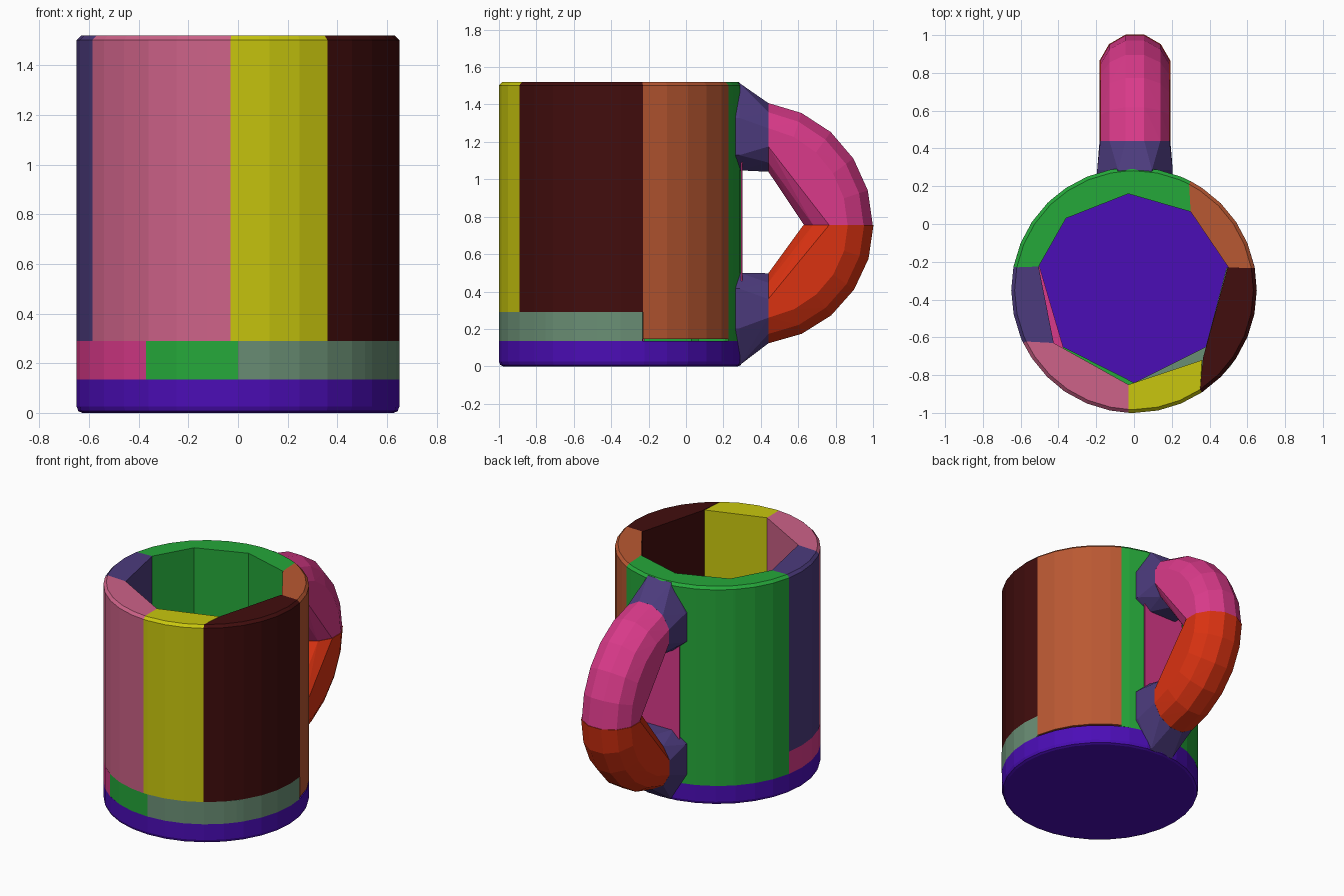
import bpy, bmesh, math
from math import sin, cos, radians, pi

cube = bpy.data.objects.get("Cube")
if cube:
    bpy.data.objects.remove(cube, do_unlink=True)


def material(name, rgb):
    lin = [((c / 255 + 0.055) / 1.055) ** 2.4 if c > 10 else c / 255 / 12.92 for c in rgb]
    m = bpy.data.materials.new(name)
    m.diffuse_color = (*lin, 1)
    m.use_nodes = True
    m.node_tree.nodes["Principled BSDF"].inputs["Base Color"].default_value = (*lin, 1)
    return m


PURPLE = material("violet", (75, 13, 182))
SLATE = material("slate purple", (76, 59, 125))
MAGENTA = material("magenta", (218, 58, 138))
PINK = material("dusty pink", (205, 98, 136))
YELLOW = material("yellow", (200, 198, 14))
BROWN = material("dark brown", (65, 13, 13))
ORANGE = material("burnt orange", (185, 88, 50))
GREEN = material("green", (37, 168, 58))
SAGE = material("sage", (106, 143, 117))
RED = material("red orange", (218, 50, 17))

CY, R = -0.35, 0.65          # axis and radius of the mug body
FLOOR, STEP, TOP = 0.135, 0.29, 1.52


def hull(name, pts, mat):
    """Convex solid around a set of points."""
    bm = bmesh.new()
    for p in pts:
        bm.verts.new(p)
    res = bmesh.ops.convex_hull(bm, input=bm.verts[:])
    junk = {g for g in res["geom_interior"] + res["geom_unused"]
            if isinstance(g, bmesh.types.BMVert)}
    bmesh.ops.delete(bm, geom=list(junk), context='VERTS')
    bmesh.ops.dissolve_limit(bm, angle_limit=radians(0.5), verts=bm.verts[:], edges=bm.edges[:])
    bmesh.ops.recalc_face_normals(bm, faces=bm.faces[:])
    me = bpy.data.meshes.new(name)
    bm.to_mesh(me)
    bm.free()
    me.materials.append(mat)
    ob = bpy.data.objects.new(name, me)
    bpy.context.collection.objects.link(ob)
    return ob


def arc(a0, a1, r, z):
    """Points on the body circle from angle a0 to a1, in 32nds of a turn."""
    step = 11.25
    angles = [a0] + [k * step for k in range(-40, 41) if a0 + 1 < k * step < a1 - 1] + [a1]
    return [(r * cos(radians(a)), CY + r * sin(radians(a)), z) for a in angles]


def panel(name, a0, a1, inner, z0, z1, mat, rim=False):
    """Wall block: curved outside, flat inside between two inner corners."""
    c = 0.018 if rim else 0
    pts = arc(a0, a1, R, z0) + arc(a0, a1, R, z1 - c)
    if rim:
        pts += arc(a0, a1, R - c, z1)
    pts += [(x, y, z) for x, y in inner for z in (z0, z1)]
    hull(name, pts, mat)


# Base with chamfered bottom edge
hull("base", arc(0, 360, R - 0.022, 0) + arc(0, 360, R - 0.007, 0.007)
     + arc(0, 360, R, 0.025) + arc(0, 360, R, FLOOR), PURPLE)

# Upper wall panels: start angle, end angle, inner corners, bottom, colour
walls = [
    ("wall_back_right", 62.5, 92.6, [(0.30, 0.065), (-0.03, 0.16)], FLOOR, GREEN),
    ("wall_back", 92.6, 133.5, [(-0.03, 0.16), (-0.36, 0.03)], FLOOR, GREEN),
    ("wall_back_left", 133.5, 169, [(-0.36, 0.03), (-0.505, -0.225)], FLOOR, GREEN),
    ("wall_side_orange", 10.6, 62.5, [(0.50, -0.23), (0.30, 0.065)], FLOOR + 0.01, ORANGE),
    ("wall_side_brown", -56.4, 10.6, [(0.365, -0.71), (0.495, -0.23)], STEP, BROWN),
    ("wall_front_yellow", -92.6, -56.4, [(-0.03, -0.85), (0.36, -0.72)], STEP, YELLOW),
    ("wall_front_pink", -154.5, -92.6, [(-0.425, -0.63), (-0.03, -0.85)], STEP, PINK),
    ("wall_side_slate", 169, 205.5, [(-0.505, -0.225), (-0.425, -0.63)], STEP, SLATE),
]
for name, a0, a1, inner, z0, mat in walls:
    panel(name, a0, a1, inner, z0, TOP, mat, rim=True)

# Lower band round the front half
bands = [
    ("band_sage_side", -38, 10.4, [(0.38, -0.65), (0.49, -0.23)], SAGE),
    ("band_sage_front", -90, -38, [(0, -0.84), (0.38, -0.65)], SAGE),
    ("band_green", -124.7, -90, [(-0.375, -0.65), (0, -0.84)], GREEN),
    ("band_magenta", 169, 235.3, [(-0.50, -0.225), (-0.375, -0.65)], MAGENTA),
]
for name, a0, a1, inner, mat in bands:
    panel(name, a0, a1, inner, FLOOR, STEP, mat)

# Handle: a bent tube in two halves, each with a sleeve to the body
SIDES, MID = 12, 0.755


def ring(y, z, tilt, r):
    """Tube section whose outward direction is tilted in the yz plane."""
    out = []
    for k in range(SIDES):
        a = 2 * pi * (k + 0.5) / SIDES
        u, w = r * cos(a), r * sin(a)
        out.append((w + 0.005, y + u * cos(tilt), z + u * sin(tilt)))
    return out


def handle_half(name, s, rise, r, mat):
    pts = []
    for i in range(6):
        t = radians(77.8) * i / 5
        pts += ring(0.34 + 0.475 * cos(t), MID + s * rise * sin(t), s * pi / 2 * i / 5, r)
    hull(name, pts, mat)


def sleeve(name, s, z_inner, z_outer, z_tube, r):
    pts = ring(0.44, z_tube, s * pi / 2, r)
    h = z_outer - z_inner
    for w, f in ((0.11, 0), (0.20, 0.17), (0.20, 0.6), (0.09, 1)):
        for y in (0.24, 0.285):
            for side in (-1, 1):
                pts.append((side * w + 0.005, y, z_inner + h * f))
    hull(name, pts, SLATE)


handle_half("handle_upper", 1, 0.48, 0.190, MAGENTA)
handle_half("handle_lower", -1, 0.455, 0.194, RED)
sleeve("handle_sleeve_upper", 1, 1.05, 1.515, 1.224, 0.190)
sleeve("handle_sleeve_lower", -1, 0.50, 0.005, 0.310, 0.194)

# Thin plate on the body between the sleeves
hull("handle_back_plate", [(x, y, z) for x in (-0.16, 0.16)
                           for y in (0.293, 0.302) for z in (0.45, 1.10)], MAGENTA)
